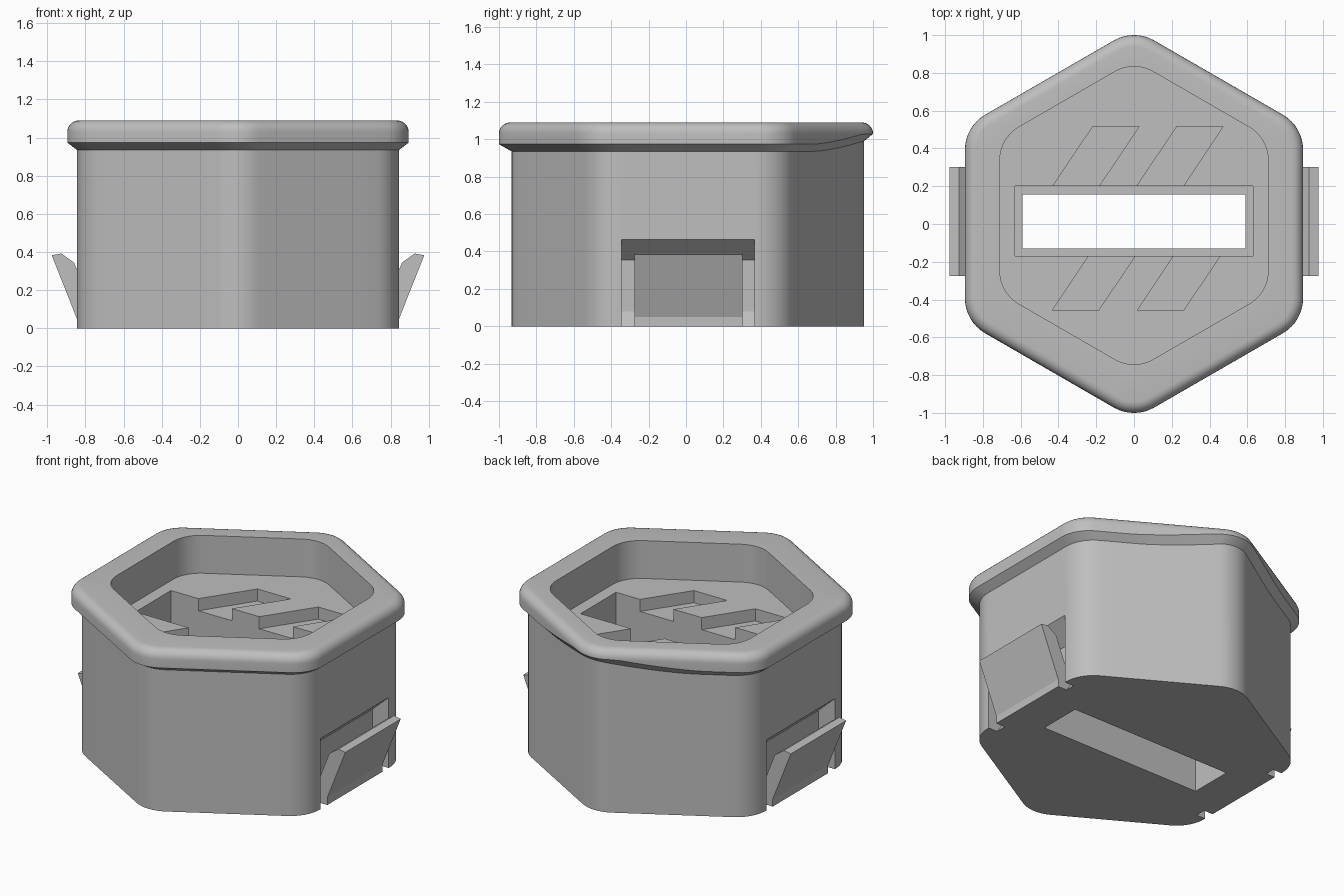
import bpy, bmesh, math
from mathutils import Vector

cube = bpy.data.objects.get("Cube")
if cube:
    bpy.data.objects.remove(cube, do_unlink=True)

grey = bpy.data.materials.new("plain grey")
grey.use_nodes = True
colour = (0.52, 0.52, 0.52, 1)
grey.diffuse_color = colour
grey.node_tree.nodes["Principled BSDF"].inputs["Base Color"].default_value = colour


def make_object(name, bm):
    bmesh.ops.recalc_face_normals(bm, faces=bm.faces[:])
    mesh = bpy.data.meshes.new(name)
    bm.to_mesh(mesh)
    bm.free()
    mesh.materials.append(grey)
    obj = bpy.data.objects.new(name, mesh)
    bpy.context.collection.objects.link(obj)
    return obj


def prism(name, points, low, high, place):
    """Extrude a flat outline; place maps (u, v, depth) to x, y, z."""
    bm = bmesh.new()
    ends = [[bm.verts.new(place(u, v, d)) for u, v in points] for d in (low, high)]
    for end in ends:
        bm.faces.new(end)
    n = len(points)
    for i in range(n):
        j = (i + 1) % n
        bm.faces.new((ends[0][i], ends[0][j], ends[1][j], ends[1][i]))
    return make_object(name, bm)


def upright(u, v, d):
    return (u, v, d)


def cut(target, cutter):
    mod = target.modifiers.new("cut", 'BOOLEAN')
    mod.operation = 'DIFFERENCE'
    mod.solver = 'EXACT'
    mod.object = cutter
    bpy.context.view_layer.objects.active = target
    bpy.ops.object.modifier_apply(modifier=mod.name)
    bpy.data.objects.remove(cutter, do_unlink=True)


def hexagon(apothem, radius, centre_y, arc=8, straight=10):
    """Rounded hexagon with points on the y axis."""
    points = []
    reach = (apothem - radius) / math.cos(math.pi / 6)
    for k in range(6):
        mid = math.radians(90 + 60 * k)
        hub = Vector((math.cos(mid), math.sin(mid))) * reach
        for i in range(arc + 1):
            a = mid + math.radians(-30 + 60 * i / arc)
            points.append(hub + Vector((math.cos(a), math.sin(a))) * radius)
        face = mid + math.radians(30)
        nxt = mid + math.radians(60)
        start = points[-1]
        end = (Vector((math.cos(nxt), math.sin(nxt))) * reach
               + Vector((math.cos(face), math.sin(face))) * radius)
        points += [start.lerp(end, i / straight) for i in range(1, straight)]
    return [p + Vector((0, centre_y)) for p in points]


# Housing: body, rounded lip and recessed top as one loft
A, R, TOP, ROUND = 0.895, 0.215, 1.09, 0.06
FLOOR = 0.84
body = hexagon(0.845, 0.215, 0.01)
rings = [(body, 0, False), (body, 0.935, True), (hexagon(A, R, 0), 0.974, True)]
for i in range(7):
    a = math.pi / 2 * i / 6
    inset = ROUND * (1 - math.cos(a))
    rings.append((hexagon(A - inset, R - inset, 0),
                  TOP - ROUND + ROUND * math.sin(a), False))
pocket = hexagon(0.71, 0.2, 0.045)
rings += [(pocket, TOP, False), (pocket, FLOOR, False)]

bm = bmesh.new()
loops = []
for outline, z, lifted in rings:
    loop = []
    for p in outline:
        # the lip's underside curves up at the back to give a finger grip
        t = max(0, (p.y - 0.68) / 0.3)
        lift = min(0.055, 0.065 * t ** 1.5) if lifted else 0
        loop.append(bm.verts.new((p.x, p.y, z + lift)))
    loops.append(loop)
count = len(body)
for low, high in zip(loops, loops[1:]):
    for i in range(count):
        j = (i + 1) % count
        bm.faces.new((low[i], low[j], high[j], high[i]))
bm.faces.new(loops[0])
bm.faces.new(loops[-1])
housing = make_object("housing", bm)

# Slot: a wide opening above a narrower one through the base
for w, front, back, low, high in ((0.63, -0.17, 0.2, 0.4, 1), (0.59, -0.13, 0.155, -0.1, 0.6)):
    box = [(-w, front), (w, front), (w, back), (-w, back)]
    cut(housing, prism("slot_cutter", box, low, high, upright))

# Slanted shallow recesses on both sides of the slot
SLANT, WIDTH, DEPTH = 0.67, 0.245, 0.08
for x, y0, y1 in ((-0.43, 0.2, 0.515), (0.015, 0.2, 0.515),
                  (-0.24, -0.17, -0.457), (0.21, -0.17, -0.457)):
    near = y0 - math.copysign(0.1, y0)
    xa, xb = x + SLANT * (near - y0), x + SLANT * (y1 - y0)
    shape = [(xa, near), (xa + WIDTH, near), (xb + WIDTH, y1), (xb, y1)]
    cut(housing, prism("recess_cutter", shape, FLOOR - DEPTH, 1, upright))

# Side notches and the snap clips in them
notch = [(0.845, 0.465), (0.725, 0.355), (0.725, 0.08), (0.78, 0),
         (0.78, -0.1), (1.1, -0.1), (1.1, 0.465)]
clip = [(0.845, 0), (0.845, 0.05), (0.977, 0.383), (0.927, 0.392),
        (0.86, 0.345), (0.755, 0.08), (0.725, 0.08), (0.78, 0)]
for side, label in ((1, "left"), (-1, "right")):
    def sideways(u, v, d):
        return (side * u, d, v)
    cut(housing, prism("notch_cutter", notch, -0.345, 0.365, sideways))
    prism(label + "_clip", clip, -0.275, 0.302, sideways)

# Smooth the rounded housing, keep its edges crisp
bpy.ops.object.select_all(action='DESELECT')
housing.select_set(True)
bpy.context.view_layer.objects.active = housing
bpy.ops.object.shade_smooth_by_angle(angle=math.radians(25))
